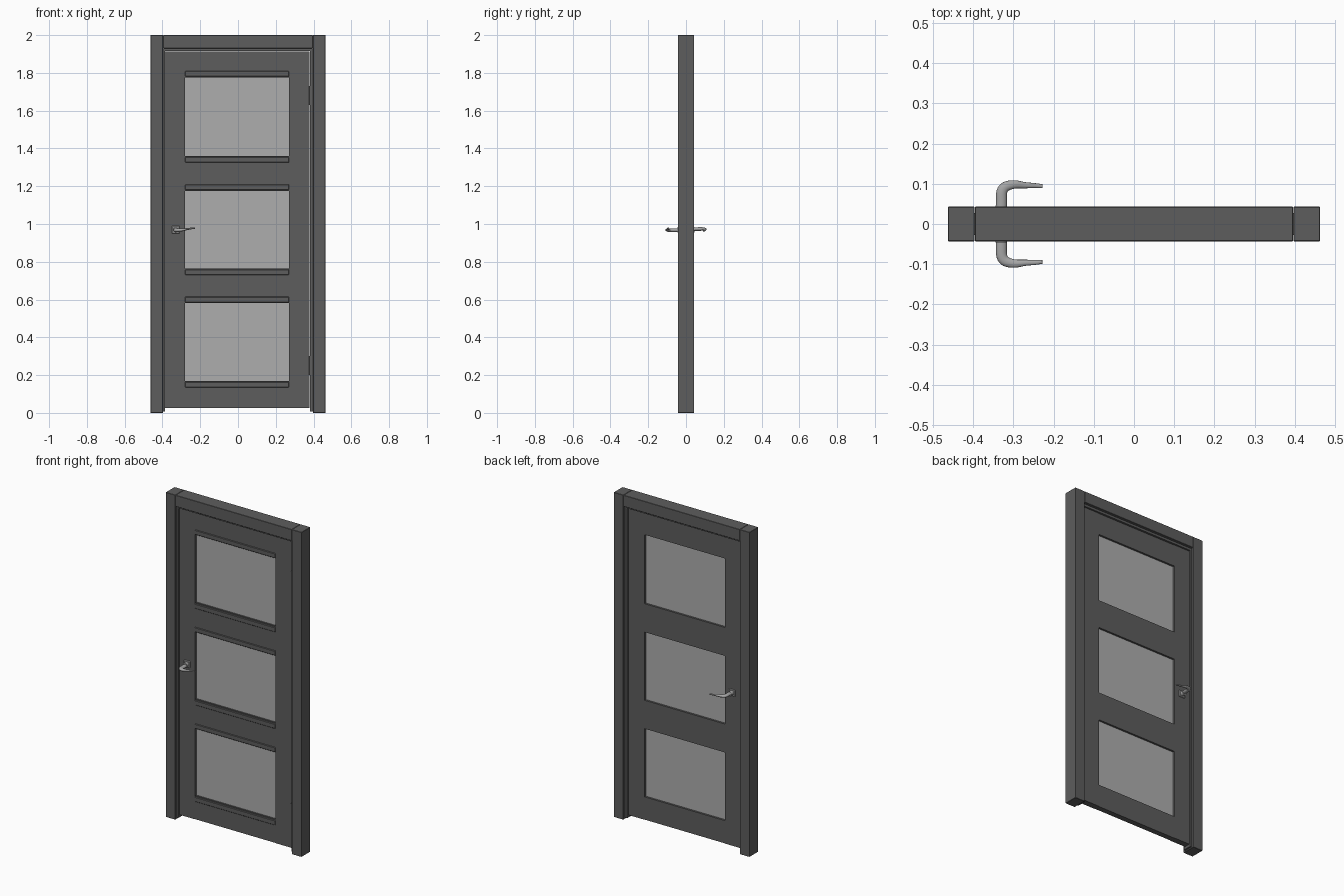
import bpy
import math

cube = bpy.data.objects.get("Cube")
if cube:
    bpy.data.objects.remove(cube, do_unlink=True)


def material(name, value, rough=0.5):
    mat = bpy.data.materials.new(name)
    mat.use_nodes = True
    colour = (value, value, value, 1)
    mat.diffuse_color = colour
    bsdf = mat.node_tree.nodes["Principled BSDF"]
    bsdf.inputs["Base Color"].default_value = colour
    bsdf.inputs["Roughness"].default_value = rough
    return mat


dark = material("dark_grey_paint", 0.11)
frosted = material("frosted_glass", 0.42)
metal = material("satin_metal", 0.38)


def box(name, x, y, z, mat, bevel=0.0):
    """Box from (min, max) pairs on each axis."""
    bpy.ops.mesh.primitive_cube_add(size=1, location=[sum(p) / 2 for p in (x, y, z)])
    obj = bpy.context.object
    obj.name = name
    obj.scale = [p[1] - p[0] for p in (x, y, z)]
    bpy.ops.object.transform_apply(location=False, rotation=False, scale=True)
    obj.data.materials.append(mat)
    if bevel:
        mod = obj.modifiers.new("soft_edges", "BEVEL")
        mod.width = bevel
        mod.segments = 1
    return obj


def cylinder(name, radius, depth, location, rotation, mat):
    bpy.ops.mesh.primitive_cylinder_add(vertices=24, radius=radius, depth=depth,
                                        location=location, rotation=rotation)
    bpy.context.object.name = name
    bpy.context.object.data.materials.append(mat)
    bpy.ops.object.shade_smooth_by_angle()


# Frame: jambs, header and the rebated stops inside them
depth = (-0.043, 0.043)
stop_depth = (-0.027, 0.027)
for side, s in (("right", -1), ("left", 1)):
    box(side + "_jamb", sorted((s * 0.397, s * 0.463)), depth, (0, 2), dark, 0.0015)
inner = {"right": (-0.398, -0.387), "left": (0.382, 0.398)}
for side, span in inner.items():
    box(side + "_stop", span, stop_depth, (0.008, 1.93), dark)
box("header", (-0.396, 0.396), depth, (1.93, 2), dark, 0.0015)
box("header_stop", (-0.387, 0.382), stop_depth, (1.916, 1.931), dark)

# Door leaf: stiles stand slightly proud of the rails
bottom, top = 0.025, 1.914
left, right = 0.27, -0.28
box("right_stile", (-0.387, right), (-0.019, 0.019), (bottom, top), dark)
box("left_stile", (left, 0.379), (-0.019, 0.019), (bottom, top), dark)
panes = [(0.165, 0.585), (0.76, 1.18), (1.355, 1.78)]
edges = [bottom] + [z for pane in panes for z in pane] + [top]
for i in range(0, len(edges), 2):
    box("rail", (right, left), (-0.017, 0.017), edges[i:i + 2], dark)

# Glass panes with a stepped bead above and below on the front
for low, high in panes:
    box("glass_pane", (right, left), (-0.005, 0.005), (low, high), frosted)
    for edge, s in ((low, -1), (high, 1)):
        box("glazing_bead", (right, left), (-0.023, -0.016),
            sorted((edge, edge + s * 0.03)), dark, 0.003)
        box("inner_bead", (right, left), (-0.013, -0.004),
            sorted((edge - s * 0.004, edge)), dark)

# Hinges
for z in (0.25, 1.68):
    cylinder("hinge", 0.005, 0.1, (0.381, -0.021, z), (0, 0, 0), dark)

# Lever handles: the front one is the back one turned over
path = [(0, 0.02, 0.003, 1.0), (0, 0.05, 0.003, 1.0), (0.0, 0.09, 0.004, 1.0),
        (0.03, 0.1, 0.002, 0.8), (0.06, 0.096, -0.003, 0.55),
        (0.085, 0.096, -0.007, 0.45), (0.102, 0.094, -0.008, 0.36)]
hx, hz = -0.33, 0.97
for side, turn in (("back", 0), ("front", math.pi)):
    curve = bpy.data.curves.new("lever_path", "CURVE")
    curve.dimensions = "3D"
    curve.bevel_depth = 0.0135
    curve.bevel_resolution = 4
    curve.use_fill_caps = True
    spline = curve.splines.new("NURBS")
    spline.points.add(len(path) - 1)
    for point, (x, y, z, r) in zip(spline.points, path):
        point.co = (x, y, z / 0.7, 1)
        point.radius = r
    spline.order_u = 3
    spline.use_endpoint_u = True
    spline.resolution_u = 6
    lever = bpy.data.objects.new(side + "_lever", curve)
    bpy.context.collection.objects.link(lever)
    lever.location = (hx, 0, hz)
    lever.rotation_euler = (turn, 0, 0)
    lever.scale = (1, 1, 0.7)
    curve.materials.append(metal)
    s = 1 if side == "back" else -1
    box(side + "_rose", (hx - 0.02, hx + 0.02), sorted((s * 0.018, s * 0.026)),
        (hz - 0.02, hz + 0.02), metal, 0.002)
    cylinder(side + "_collar", 0.0145, 0.022, (hx, s * 0.035, hz),
             (math.pi / 2, 0, 0), metal)
